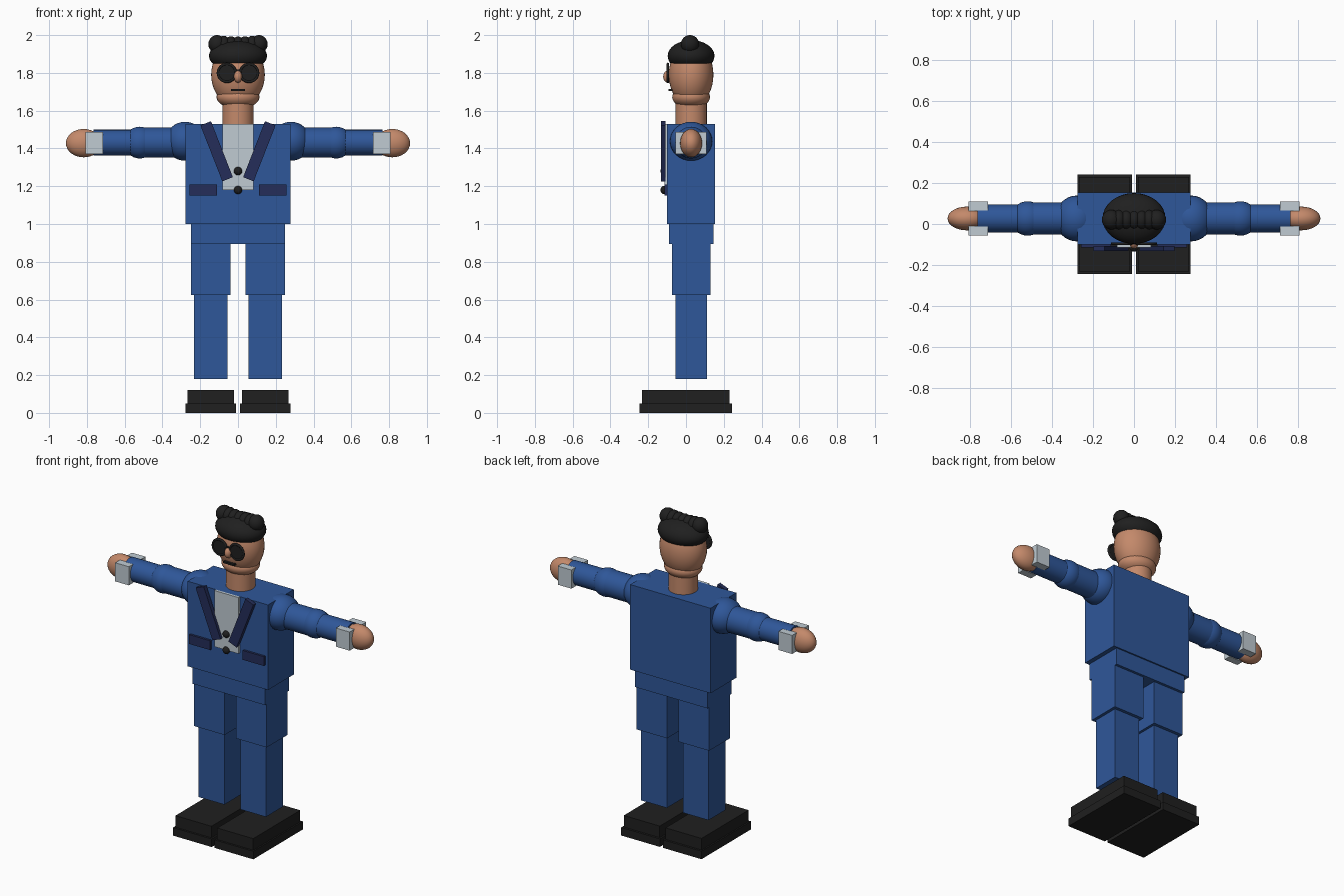
import bpy, math

if "Cube" in bpy.data.objects:
    bpy.data.objects.remove(bpy.data.objects["Cube"])


def material(name, rgb):
    m = bpy.data.materials.new(name)
    m.diffuse_color = (*rgb, 1)
    m.use_nodes = True
    m.node_tree.nodes["Principled BSDF"].inputs["Base Color"].default_value = m.diffuse_color
    return m


BLUE = material("suit blue", (0.028, 0.095, 0.32))
NAVY = material("trim navy", (0.018, 0.027, 0.10))
SKIN = material("skin", (0.55, 0.25, 0.145))
BLACK = material("black", (0.014, 0.014, 0.014))
WHITE = material("shirt pale grey", (0.53, 0.60, 0.65))
CY = 0.027  # depth of the body axis


def finish(name, mat, smooth=False):
    o = bpy.context.object
    o.name = name
    o.data.materials.append(mat)
    if smooth:
        bpy.ops.object.shade_smooth_by_angle(angle=math.radians(40))
    return o


def box(name, mat, x, y, z, tilt=0):
    """Box from (min, max) ranges, optionally tilted about the y axis."""
    bpy.ops.mesh.primitive_cube_add(
        size=1, location=[sum(r) / 2 for r in (x, y, z)], rotation=(0, tilt, 0))
    o = finish(name, mat)
    o.scale = [r[1] - r[0] for r in (x, y, z)]
    return o


def ball(name, mat, loc, radii, seg=32):
    bpy.ops.mesh.primitive_uv_sphere_add(
        segments=seg, ring_count=seg // 2, radius=1, location=loc)
    o = finish(name, mat, True)
    o.scale = radii
    return o


def rod(name, mat, loc, r, length, axis):
    rot = {"x": (0, math.pi / 2, 0), "y": (math.pi / 2, 0, 0), "z": (0, 0, 0)}[axis]
    bpy.ops.mesh.primitive_cylinder_add(
        vertices=32, radius=r, depth=length, location=loc, rotation=rot)
    return finish(name, mat, True)


def span(s, a, b):
    """Range mirrored to side s."""
    return tuple(sorted((s * a, s * b)))


def around(half):
    return (CY - half, CY + half)


# Torso and hips
box("jacket", BLUE, (-0.277, 0.277), around(0.127), (1.0, 1.53))
box("hips", BLUE, (-0.25, 0.25), around(0.118), (0.895, 1.0))

# Shirt front and buttons
box("shirt_front", WHITE, (-0.083, 0.083), (-0.115, -0.09), (1.18, 1.53))
for z in (1.28, 1.18):
    ball("button", BLACK, (0, -0.115, z), (0.022, 0.02, 0.022), 20)

for s, side in ((-1, "right"), (1, "left")):
    # Lapel and pocket
    box(side + "_lapel", NAVY, (s * 0.113 - 0.03, s * 0.113 + 0.03),
        (-0.133, -0.108), (1.226, 1.544), s * math.radians(21.4))
    box(side + "_pocket", NAVY, span(s, 0.112, 0.258), (-0.114, -0.09), (1.15, 1.208))

    # Arm
    az = 1.431
    ball(side + "_shoulder", BLUE, (s * 0.28, CY, 1.438), (0.105, 0.112, 0.103))
    rod(side + "_upper_arm", BLUE, (s * 0.40, CY, az), 0.079, 0.24, "x")
    ball(side + "_elbow", BLUE, (s * 0.52, CY, az), (0.084, 0.084, 0.084))
    rod(side + "_forearm", BLUE, (s * 0.64, CY, az), 0.068, 0.25, "x")
    ball(side + "_hand", SKIN, (s * 0.817, CY, 1.428), (0.094, 0.058, 0.075))
    for y in ((-0.055, -0.009), (0.063, 0.109)):
        box(side + "_cuff", WHITE, span(s, 0.714, 0.808), y, (1.37, 1.486))

    # Leg
    box(side + "_thigh", BLUE, span(s, 0.04, 0.25), around(0.102), (0.625, 0.91))
    ball(side + "_knee", BLUE, (s * 0.143, CY, 0.65), (0.092, 0.088, 0.04))
    box(side + "_shin", BLUE, span(s, 0.055, 0.232), around(0.083), (0.18, 0.64))

    # Shoe
    box(side + "_shoe", BLACK, span(s, 0.02, 0.268), (-0.233, 0.23), (0.045, 0.122))
    box(side + "_sole", BLACK, span(s, 0.01, 0.277), (-0.245, 0.243), (0, 0.05))

    # Glasses lens and rim
    lx, ly, lz = s * 0.059, -0.096, 1.80
    rod(side + "_lens", BLACK, (lx, ly, lz), 0.047, 0.008, "y")
    bpy.ops.mesh.primitive_torus_add(
        major_radius=0.047, minor_radius=0.007, major_segments=32, minor_segments=10,
        location=(lx, ly, lz), rotation=(math.pi / 2, 0, 0))
    finish(side + "_rim", BLACK, True)

# Neck, head and face
rod("neck", SKIN, (0, CY, 1.58), 0.083, 0.13, "z")
ball("head", SKIN, (0, CY, 1.79), (0.142, 0.118, 0.17), 40)
ball("jaw", SKIN, (0, CY, 1.672), (0.114, 0.1, 0.062))
ball("nose", SKIN, (0, -0.094, 1.78), (0.022, 0.027, 0.033), 20)
box("mouth", BLACK, (-0.037, 0.037), (-0.093, -0.06), (1.705, 1.716))
box("glasses_bridge", BLACK, (-0.02, 0.02), (-0.101, -0.091), (1.806, 1.818))

# Hair: cap plus a row of curls
ball("hair_cap", BLACK, (0, CY, 1.89), (0.154, 0.124, 0.083))
for i in range(-3, 4):
    r = 0.048
    ball("curl", BLACK, (i * 0.037, 0.021, 1.945 + 0.0008 * i * i),
         (r - 0.002 if abs(i) == 3 else 0.034, r, r), 24)
